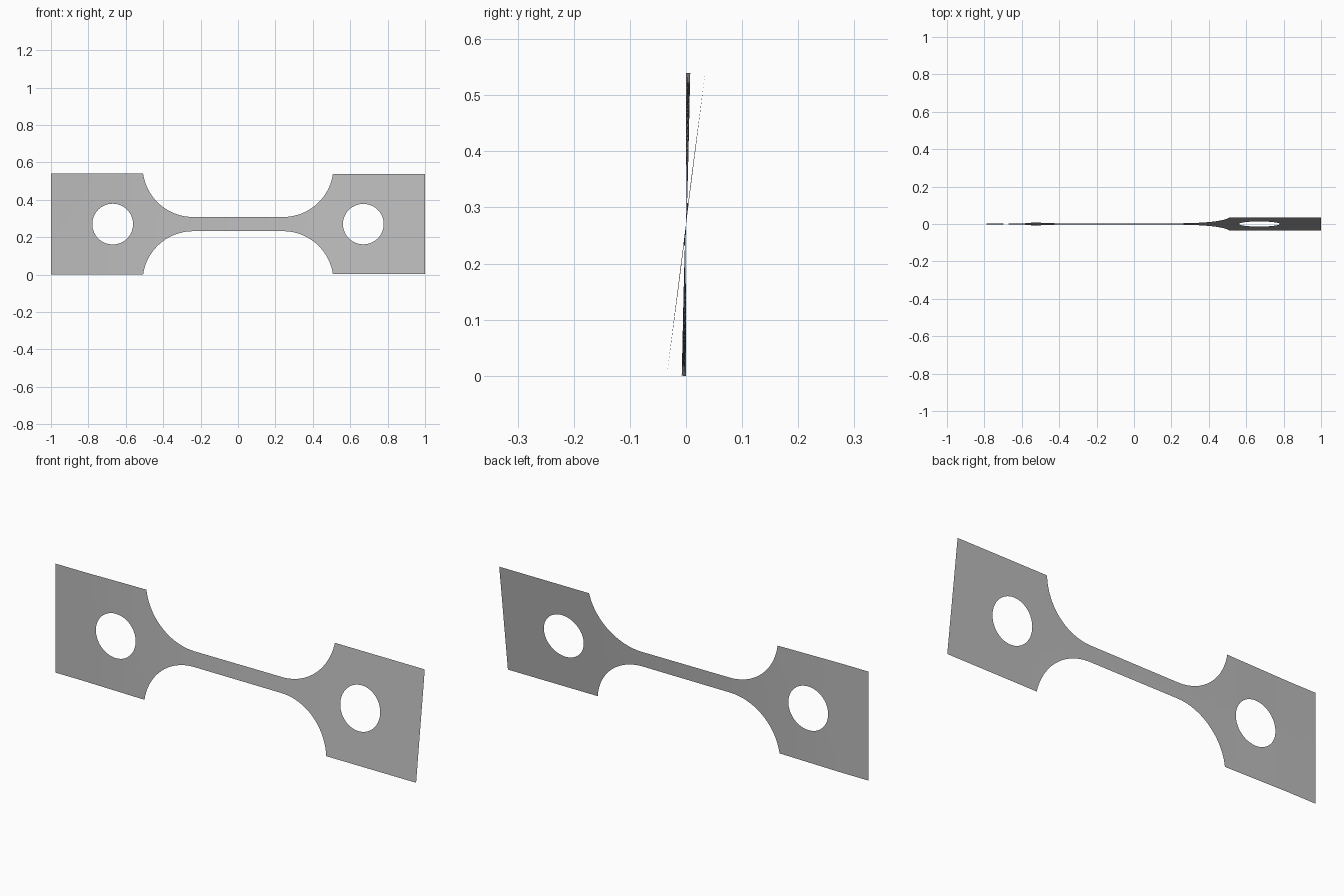
import bpy, bmesh, math

cube = bpy.data.objects.get("Cube")
if cube:
    bpy.data.objects.remove(cube)

HALF = 0.27            # half height of the grips
NECK = 0.038           # half height of the narrow neck
FILLET = 0.27          # radius of the concave shoulders
NECK_END = 0.24        # where the straight neck stops
HOLE_X, HOLE_R = 0.67, 0.109
SHOULDER_ANGLE = math.acos((FILLET + NECK - HALF) / FILLET)
SHOULDER_X = NECK_END + FILLET * math.sin(SHOULDER_ANGLE)
TWIST = [(-1, 0), (-0.85, 0), (-0.51, 0.028), (0.51, 0.126), (1, 0.126)]


def outer(x):
    """Half height of the outline."""
    x = abs(x)
    if x <= NECK_END:
        return NECK
    if x >= SHOULDER_X - 1e-6:
        return HALF
    return NECK + FILLET - math.sqrt(FILLET ** 2 - (x - NECK_END) ** 2)


def inner(x):
    """Half height of the bolt hole."""
    return math.sqrt(max(0, HOLE_R ** 2 - (abs(x) - HOLE_X) ** 2))


def twist(x):
    for (x0, a0), (x1, a1) in zip(TWIST, TWIST[1:]):
        if x <= x1:
            return a0 + (a1 - a0) * (x - x0) / (x1 - x0)
    return TWIST[-1][1]


# Column positions along the strip, mirrored about the middle
half = [NECK_END * i / 6 for i in range(1, 7)]
half += [NECK_END + FILLET * math.sin(SHOULDER_ANGLE * i / 20) for i in range(1, 21)]
half += [HOLE_X - HOLE_R * math.cos(math.pi * i / 28) for i in range(29)]
half += [0.85, 1]
columns = [-x for x in reversed(half)] + [0] + half

# Twisted sheet: one strip above and one below the centre line
bm = bmesh.new()


def point(x, h):
    a = twist(x)
    return bm.verts.new((x, h * math.sin(a), HALF + h * math.cos(a)))


for side in (1, -1):
    rows = [(point(x, side * inner(x)), point(x, side * outer(x))) for x in columns]
    for (a, b), (c, d) in zip(rows, rows[1:]):
        bm.faces.new((a, c, d, b) if side > 0 else (a, b, d, c))
bmesh.ops.remove_doubles(bm, verts=bm.verts, dist=1e-5)

mesh = bpy.data.meshes.new("twisted_test_strip")
bm.to_mesh(mesh)
bm.free()
mesh.shade_smooth()
strip = bpy.data.objects.new("twisted_test_strip", mesh)
bpy.context.collection.objects.link(strip)

# Plain grey metal
grey = bpy.data.materials.new("plain grey")
grey.use_nodes = True
grey.diffuse_color = (0.5, 0.5, 0.5, 1)
grey.node_tree.nodes["Principled BSDF"].inputs["Base Color"].default_value = (0.5, 0.5, 0.5, 1)
mesh.materials.append(grey)
